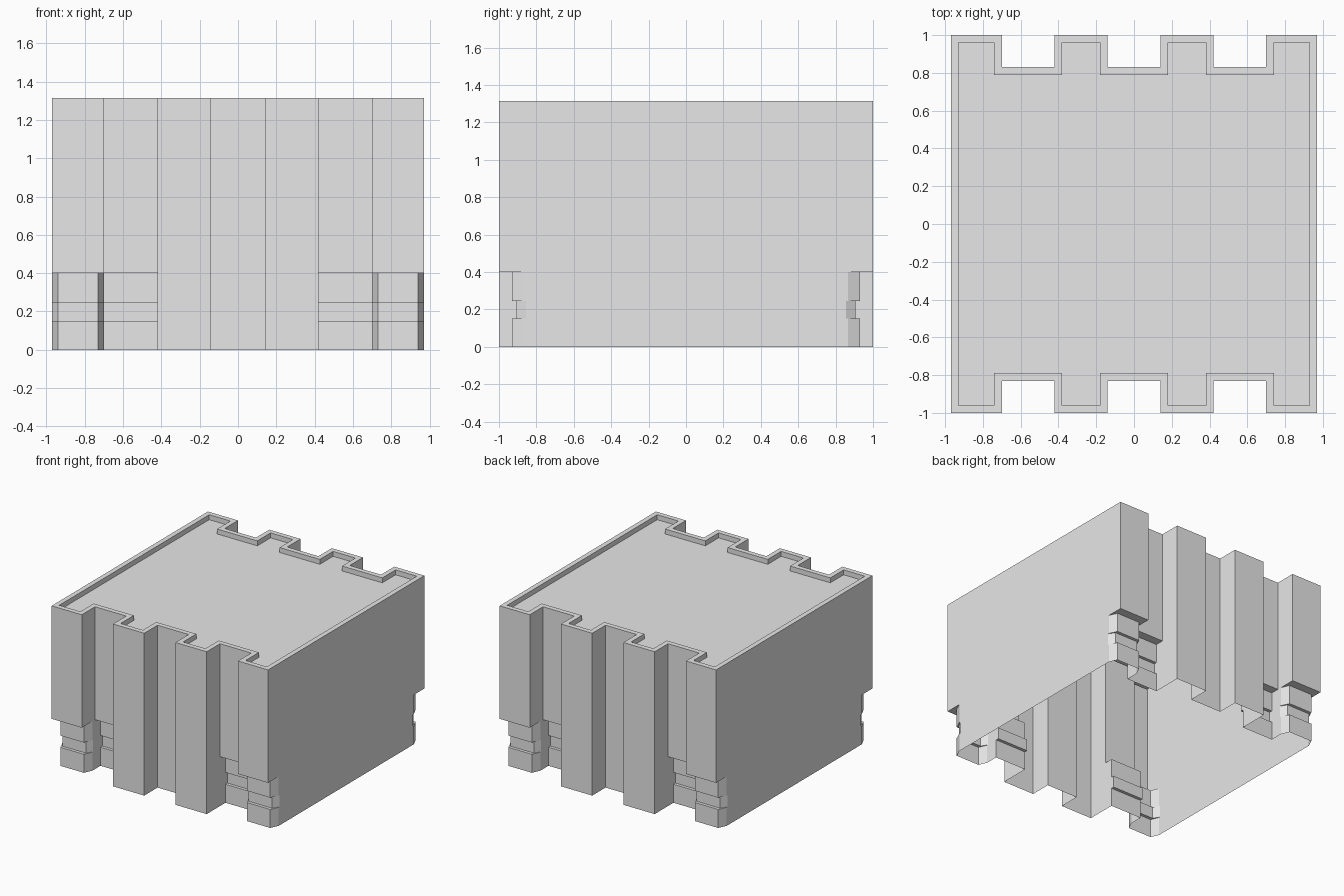
import bpy
import bmesh

if "Cube" in bpy.data.objects:
    bpy.data.objects.remove(bpy.data.objects["Cube"])

grey = bpy.data.materials.new("light grey")
grey.diffuse_color = (0.8, 0.8, 0.8, 1.0)
grey.use_nodes = True
grey.node_tree.nodes["Principled BSDF"].inputs["Base Color"].default_value = grey.diffuse_color


def outline(f=1.0, s=0.83, cx=0.0, cy=0.0, d=0.0):
    """Ribbed plan outline, counter-clockwise, mirrored from one quarter.
    f: corner leg front, s: outer slot back, cx/cy: chamfer, d: inward offset."""
    q = [(0.97 - d, f - cy - d), (0.97 - cx - d, f - d),
         (0.70 + cx + d, f - d), (0.70 + d, f - cy - d),
         (0.70 + d, s - d), (0.42 - d, s - d),
         (0.42 - d, 1 - d), (0.14 + d, 1 - d), (0.14 + d, 0.83 - d)]
    back = q + [(-x, y) for x, y in reversed(q)]
    return back + [(-x, -y) for x, y in back]


def make_object(name, bm):
    bmesh.ops.remove_doubles(bm, verts=bm.verts, dist=1e-5)
    mesh = bpy.data.meshes.new(name)
    bm.to_mesh(mesh)
    bm.free()
    mesh.materials.append(grey)
    bpy.context.collection.objects.link(bpy.data.objects.new(name, mesh))


def add_ring(bm, loop, z):
    return [bm.verts.new((x, y, z)) for x, y in loop]


# Plan outlines of the body, the recessed corner legs and their groove
full = outline()
leg = outline(f=0.93, s=0.76, cx=0.03, cy=0.065)
groove = outline(f=0.905, s=0.735, cx=0.03, cy=0.05)
rim = outline(d=0.04)
TOP, FLOOR = 1.315, 1.275

# Open-bottomed body shell, stacked from the ground up to the inside of the rim
layers = [(leg, 0), (leg, 0.15), (groove, 0.15), (groove, 0.245),
          (leg, 0.245), (leg, 0.40), (full, 0.40), (full, TOP),
          (rim, TOP), (rim, FLOOR)]
bm = bmesh.new()
rings = [add_ring(bm, loop, z) for loop, z in layers]
n = len(full)
for low, high in zip(rings, rings[1:]):
    for i in range(n):
        j = (i + 1) % n
        a, b, c, d = low[i], low[j], high[j], high[i]
        # skip spans where the two outlines coincide
        if (c.co - a.co).cross(d.co - b.co).length > 1e-5:
            bm.faces.new((a, b, c, d))
make_object("ribbed_body", bm)

# Sunken top panel inside the rim
bm = bmesh.new()
points = list(dict.fromkeys(rim))
bm.faces.new(add_ring(bm, points, FLOOR))
make_object("top_panel", bm)
